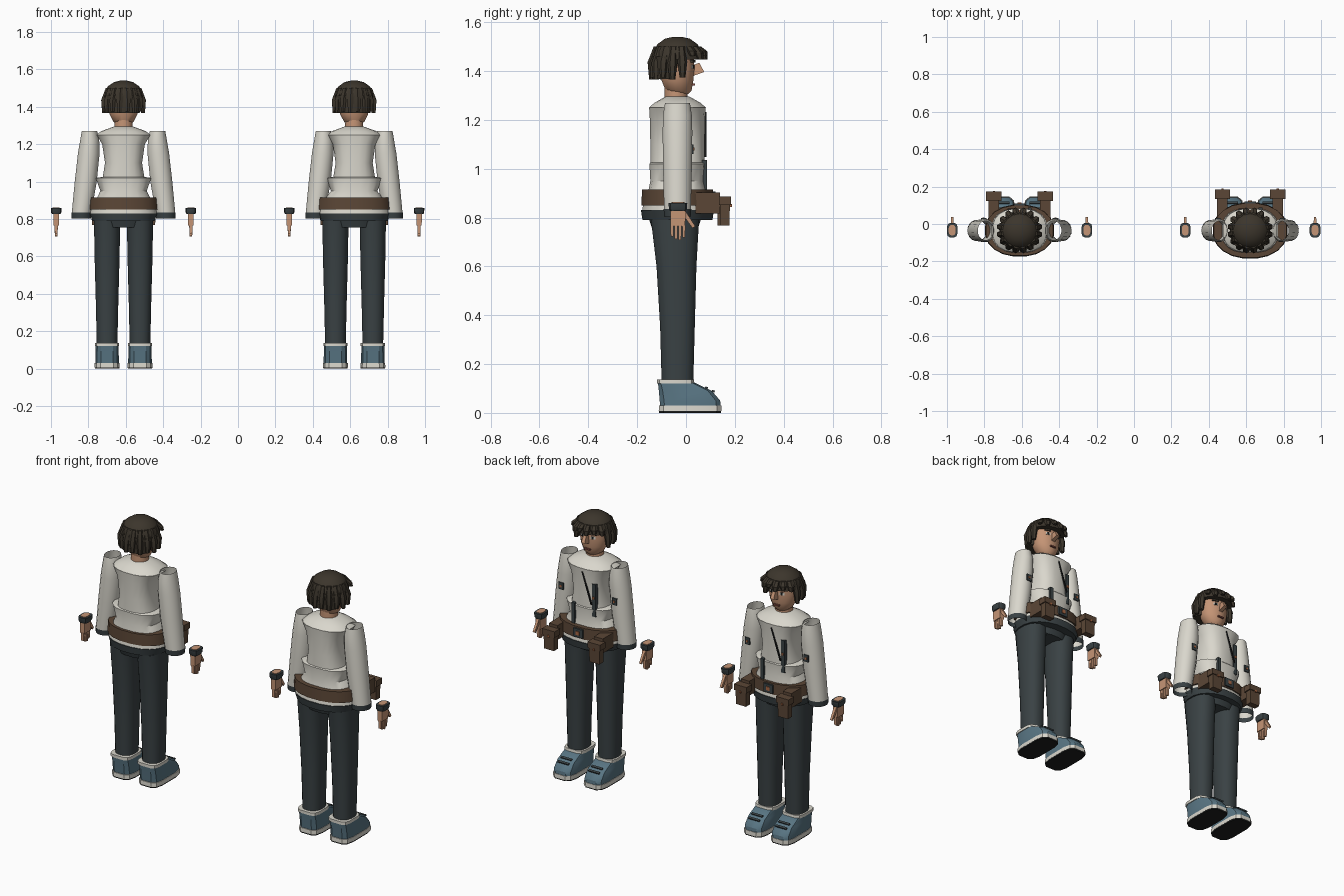
import bpy, bmesh, math
from mathutils import Matrix, Vector

if bpy.data.objects.get("Cube"):
    bpy.data.objects.remove(bpy.data.objects["Cube"])


def material(name, r, g, b):
    m = bpy.data.materials.new(name)
    m.use_nodes = True
    m.diffuse_color = (r, g, b, 1)
    bsdf = next(n for n in m.node_tree.nodes if n.type == "BSDF_PRINCIPLED")
    bsdf.inputs["Base Color"].default_value = (r, g, b, 1)
    bsdf.inputs["Roughness"].default_value = 0.8
    return m


CREAM = material("cream_cloth", .70, .68, .61)
SLATE = material("slate_cloth", .042, .054, .058)
HAIR = material("dark_brown_hair", .045, .036, .025)
SKIN = material("skin", .56, .30, .18)
LEATHER = material("brown_leather", .105, .062, .037)
BLUE = material("shoe_blue", .10, .18, .23)
BLACK = material("near_black", .012, .013, .013)
TAN = material("copper_fittings", .40, .14, .06)
LIP = material("lip", .25, .08, .06)

made = []
BODY_Y = -.035


def finish(bm, name, mat):
    mesh = bpy.data.meshes.new(name)
    bm.to_mesh(mesh)
    bm.free()
    mesh.materials.append(mat)
    obj = bpy.data.objects.new(name, mesh)
    bpy.context.scene.collection.objects.link(obj)
    made.append(obj)
    return obj


def loft(name, rings, mat, n=16, power=1.0, capped=True):
    """Skin rings of (z, centre x, centre y, radius x, radius y)."""
    bm = bmesh.new()
    loops = []
    for z, cx, cy, rx, ry in rings:
        loop = []
        for k in range(n):
            a = math.tau * (k + .5) / n
            c, s = math.cos(a), math.sin(a)
            loop.append(bm.verts.new((cx + rx * math.copysign(abs(c) ** power, c),
                                      cy + ry * math.copysign(abs(s) ** power, s), z)))
        loops.append(loop)
    for low, high in zip(loops, loops[1:]):
        for k in range(n):
            j = (k + 1) % n
            bm.faces.new((low[k], low[j], high[j], high[k]))
    if capped:
        bm.faces.new(loops[0][::-1])
        bm.faces.new(loops[-1])
    return finish(bm, name, mat)


def box(name, centre, size, mat, taper=1.0, axis="Y", angle=0.0):
    """Block whose lower end is scaled by taper, turned about its centre."""
    bm = bmesh.new()
    bmesh.ops.create_cube(bm, size=1)
    for v in bm.verts:
        k = taper if v.co.z < 0 else 1
        v.co = Vector((v.co.x * size[0] * k, v.co.y * size[1] * k, v.co.z * size[2]))
    bm.transform(Matrix.Translation(centre) @ Matrix.Rotation(angle, 4, axis))
    return finish(bm, name, mat)


def build_head(tag, x):
    loft(tag + "neck", [(1.25, x, -.04, .05, .048), (1.335, x, -.04, .048, .048)], SKIN)
    loft(tag + "head", [(1.305, x, -.025, .035, .035), (1.32, x, -.03, .055, .054),
                        (1.36, x, BODY_Y, .076, .066), (1.41, x, BODY_Y, .083, .071),
                        (1.47, x, BODY_Y, .08, .068)], SKIN)
    box(tag + "nose", (x, .043, 1.407), (.018, .04, .042), SKIN, 1.3, "X", .35)
    box(tag + "mouth", (x, .03, 1.345), (.036, .012, .008), LIP)
    for s in (-1, 1):
        box(tag + "eye_white", (x + s * .034, .026, 1.418), (.026, .008, .014), CREAM, 1, "Z", -s * .3)
        box(tag + "pupil", (x + s * .033, .03, 1.418), (.012, .007, .014), BLACK, 1, "Z", -s * .3)
        box(tag + "brow", (x + s * .036, .028, 1.44), (.036, .012, .009), HAIR, 1, "Z", -s * .3)
    # Hair dome, nape and ring of locks
    loft(tag + "hair_dome", [(1.448, x, BODY_Y, .108, .104), (1.48, x, BODY_Y, .102, .1),
                             (1.51, x, BODY_Y, .084, .083), (1.532, x, BODY_Y, .052, .052),
                             (1.54, x, BODY_Y, .018, .018)], HAIR, 20)
    loft(tag + "hair_nape", [(1.368, x, -.078, .088, .062), (1.46, x, -.07, .104, .072)], HAIR)
    count = 16
    for k in range(count):
        a = math.tau * (k + .5) / count
        c, s = math.cos(a), math.sin(a)
        fringe = s > .5
        bottom = (1.462 if k % 2 else 1.448) if fringe else (1.366 if k % 2 else 1.374)
        reach = .113 if fringe else .106
        ring = [(bottom, reach, .012), ((bottom + 1.5) / 2, .104, .02), (1.5, .083, .016)]
        loft(tag + "hair_lock", [(z, x + c * r, BODY_Y + s * r, w, w) for z, r, w in ring], HAIR, 6)


def build_torso(tag, x, wide):
    y = BODY_Y
    loft(tag + "jacket", [(.845, x, y, .17 * wide, .125 * wide), (.9, x, y, .15 * wide, .122),
                          (.95, x, y, .125, .112), (1.02, x, y, .15, .116),
                          (1.025, x, y, .112, .112), (1.1, x, y, .1, .112),
                          (1.2, x, y, .115, .114), (1.25, x, y, .145, .117)], CREAM, 20, .75)
    loft(tag + "yoke", [(1.25, x, y, .146, .118), (1.27, x, y, .12, .095),
                        (1.295, x, y, .05, .05)], CREAM, 20, .85)
    loft(tag + "jacket_skirt", [(.825, x, y, .18 * wide, .136 * wide),
                                (.86, x, y, .175 * wide, .13 * wide)], CREAM, 20, .9)
    loft(tag + "waistband", [(.79, x, y, .168 * wide, .134 * wide),
                             (.83, x, y, .182 * wide, .14 * wide)], SLATE, 20, .9)
    loft(tag + "belt", [(.85, x, y, .186 * wide, .138 * wide),
                        (.915, x, y, .182 * wide, .136 * wide)], LEATHER, 20, .9)
    # Front fastenings
    front = y + .138 * wide
    box(tag + "buckle", (x, front, .882), (.06, .014, .05), SLATE)
    box(tag + "buckle_stud", (x, front + .006, .882), (.022, .01, .022), TAN)
    box(tag + "chest_strap", (x - .07, .062, 1.075), (.024, .024, .19), SLATE)
    box(tag + "chest_stud", (x - .07, .072, 1.09), (.012, .012, .014), TAN)
    box(tag + "side_strap", (x + .055, .074, .975), (.02, .026, .12), SLATE)
    box(tag + "front_seam", (x - .03, .079, 1.14), (.007, .008, .19), BLACK, 1, "Y", .32)
    for s in (-1, 1):
        # Belt pouches with flap
        px, py = x + s * .137 * wide, .148 * wide
        box(tag + "pouch_hanger", (px, py - .07, .86), (.056, .1, .085), LEATHER)
        box(tag + "pouch", (px, py, .82), (.07, .04, .105), LEATHER, .92)
        box(tag + "pouch_flap", (px, py, .868), (.082, .05, .035), LEATHER)
        box(tag + "pouch_stud", (px, py + .025, .85), (.012, .008, .012), TAN)


def build_arm(tag, x, s, inset, hand_x):
    def ring(z, cx, rx, ry):
        return (z, x + s * (cx - inset), BODY_Y, rx, ry)
    # Open sleeve
    loft(tag + "sleeve", [ring(.83, .225, .053, .056), ring(1.0, .202, .06, .06),
                          ring(1.15, .186, .059, .062), ring(1.22, .181, .052, .06),
                          ring(1.27, .182, .042, .052)], CREAM, 16, 1, False)
    loft(tag + "sleeve_cuff", [ring(.803, .226, .053, .055), ring(.834, .225, .055, .058)],
         SLATE, 16, 1, False)
    box(tag + "sleeve_patch", (x + s * (.192 - inset), BODY_Y + .061, 1.08), (.03, .01, .04), SLATE)
    box(tag + "sleeve_patch_stud", (x + s * (.192 - inset), BODY_Y + .066, 1.08), (.012, .006, .012), TAN)
    # Hand
    hx, hy = x + s * hand_x, -.033
    loft(tag + "wrist_cuff", [(.826, hx, hy, .023, .032), (.835, hx, hy, .028, .038),
                              (.86, hx, hy, .029, .039)], SLATE, 12, .6)
    loft(tag + "wrist", [(.83, hx, hy, .018, .026), (.863, hx, hy, .019, .028)], SKIN, 12, .7)
    box(tag + "palm", (hx, hy, .798), (.03, .062, .064), SKIN, .95)
    for k in range(4):
        length = (.046, .056, .06, .05)[k]
        box(tag + "finger", (hx, hy - .024 + k * .016, .768 - length / 2),
            (.018, .013, length), SKIN, .8)
    box(tag + "thumb", (hx, hy + .045, .79), (.016, .018, .072), SKIN, .75, "X", .6)


def build_leg(tag, x, s, offset):
    cx = x + s * offset
    loft(tag + "trouser_leg", [(.13, cx, BODY_Y, .056, .066), (.35, cx, BODY_Y, .061, .072),
                               (.6, cx, BODY_Y - .004, .068, .083),
                               (.79, cx, BODY_Y - .01, .071, .1)], SLATE, 16, .85)
    # Shoe layers given as height, half width, heel and toe
    def layers(rows):
        return [(z, cx, (heel + toe) / 2, w, (toe - heel) / 2) for z, w, heel, toe in rows]
    loft(tag + "tread", layers([(0, .066, -.112, .145), (.007, .067, -.113, .146)]), BLACK, 12, .5)
    loft(tag + "sole", layers([(.007, .068, -.114, .148), (.03, .067, -.113, .147)]), CREAM, 12, .5)
    loft(tag + "shoe_upper", layers([(.03, .064, -.108, .144), (.05, .064, -.11, .142),
                                     (.09, .063, -.113, .108), (.122, .062, -.116, .04)]),
         BLUE, 12, .5)
    loft(tag + "shoe_collar", layers([(.12, .066, -.12, .036), (.137, .066, -.12, .034)]), CREAM, 12, .5)
    for ly, lz in ((.112, .089), (.084, .103)):
        box(tag + "lace", (cx, ly, lz), (.07, .012, .008), SLATE, 1, "X", -.45)


def build_figure(tag, x, wide, inset, hand_x, leg_x):
    build_head(tag, x)
    build_torso(tag, x, wide)
    loft(tag + "hips", [(.755, x, BODY_Y - .01, .125, .095),
                        (.8, x, BODY_Y - .01, .14, .11)], SLATE, 20, .9)
    for s, side in ((1, "left_"), (-1, "right_")):
        build_arm(tag + side, x, s, inset, hand_x)
        build_leg(tag + side, x, s, leg_x)


build_figure("first_", -.612, 1.0, 0, .36, .088)
build_figure("second_", .621, 1.08, .018, .347, .1)

# Smooth the round parts and keep edges sharp
bpy.ops.object.select_all(action="DESELECT")
for obj in made:
    obj.select_set(True)
bpy.context.view_layer.objects.active = made[0]
bpy.ops.object.shade_smooth_by_angle(angle=math.radians(32))
